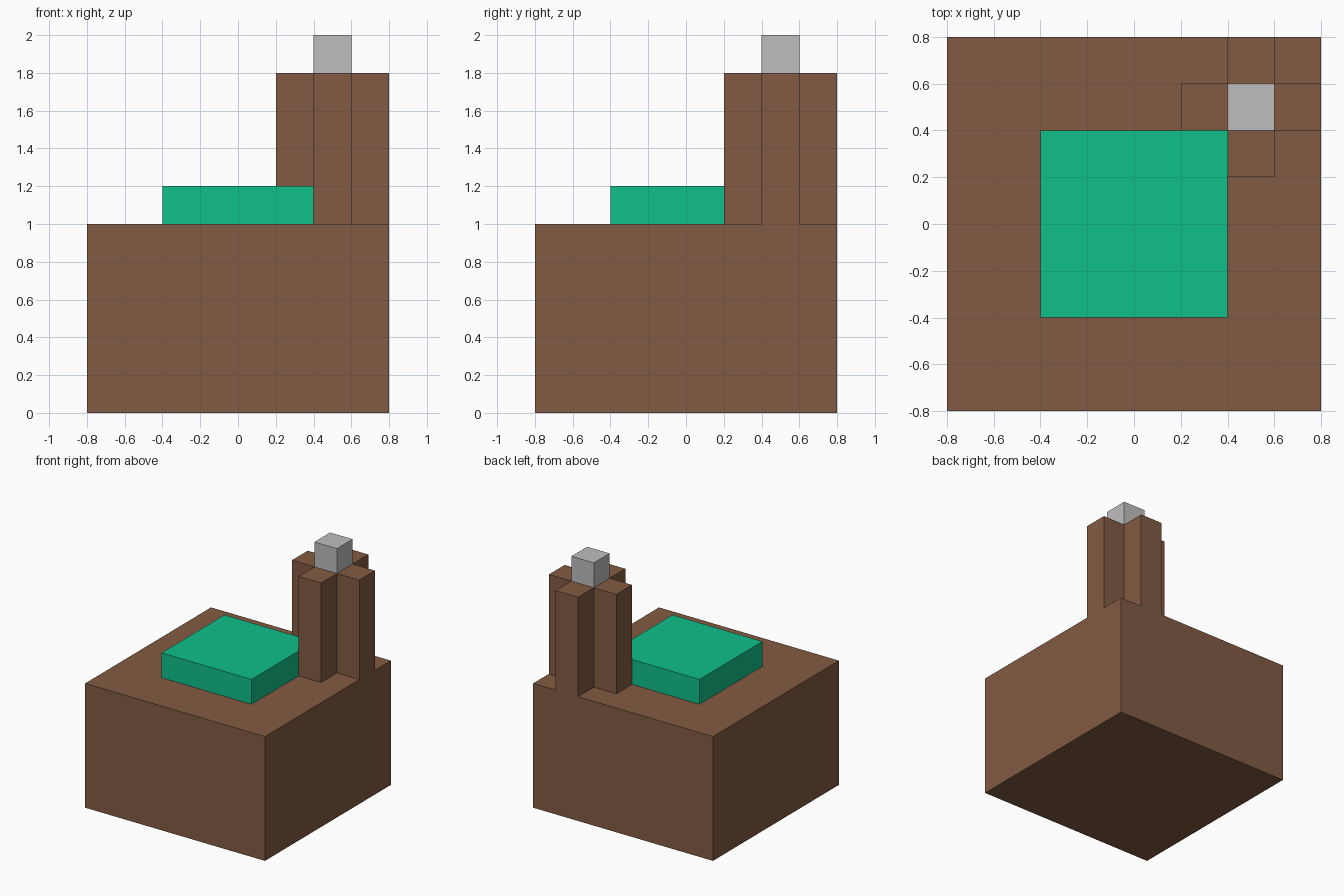
import bpy
import bmesh

cube = bpy.data.objects.get("Cube")
if cube:
    bpy.data.objects.remove(cube, do_unlink=True)


def linear(c):
    c /= 255
    return c / 12.92 if c <= 0.04045 else ((c + 0.055) / 1.055) ** 2.4


def make_material(name, rgb):
    colour = tuple(linear(c) for c in rgb) + (1.0,)
    mat = bpy.data.materials.new(name)
    mat.use_nodes = True
    mat.diffuse_color = colour
    mat.node_tree.nodes["Principled BSDF"].inputs["Base Color"].default_value = colour
    return mat


def extrude_profile(name, points, z0, z1, mat):
    """Extrude a counter-clockwise outline from z0 up to z1."""
    bm = bmesh.new()
    bottom = bm.faces.new([bm.verts.new((x, y, z0)) for x, y in points])
    top = bmesh.ops.extrude_face_region(bm, geom=[bottom], use_keep_orig=True)
    verts = [v for v in top["geom"] if isinstance(v, bmesh.types.BMVert)]
    bmesh.ops.translate(bm, verts=verts, vec=(0, 0, z1 - z0))
    bmesh.ops.recalc_face_normals(bm, faces=bm.faces)
    mesh = bpy.data.meshes.new(name)
    bm.to_mesh(mesh)
    bm.free()
    mesh.materials.append(mat)
    obj = bpy.data.objects.new(name, mesh)
    bpy.context.collection.objects.link(obj)
    return obj


def square(cx, cy, half):
    return [(cx + sx * half, cy + sy * half)
            for sx, sy in ((-1, -1), (1, -1), (1, 1), (-1, 1))]


def plus(cx, cy, inner, outer):
    """Cross outline: one three-point arm step rotated four times."""
    points = []
    x1, y1, x2, y2, x3, y3 = inner, inner, outer, -inner, outer, inner
    for _ in range(4):
        points += [(cx + x2, cy + y2), (cx + x3, cy + y3), (cx + x1, cy + y1)]
        x1, y1, x2, y2, x3, y3 = -y1, x1, -y2, x2, -y3, x3
    return points


brown = make_material("brown", (130, 91, 67))
green = make_material("green", (15, 192, 138))
grey = make_material("light grey", (192, 190, 190))

# Solid base block
extrude_profile("base", square(0, 0, 0.8), 0.0, 1.0, brown)
# Raised pad in the middle of the base
extrude_profile("green_pad", square(0, 0, 0.4), 1.0, 1.2, green)
# Cross-shaped pillar in the back left corner, with a small cube on top
extrude_profile("corner_pillar", plus(0.5, 0.5, 0.1, 0.3), 1.0, 1.8, brown)
extrude_profile("pillar_cap", square(0.5, 0.5, 0.1), 1.8, 2.0, grey)
